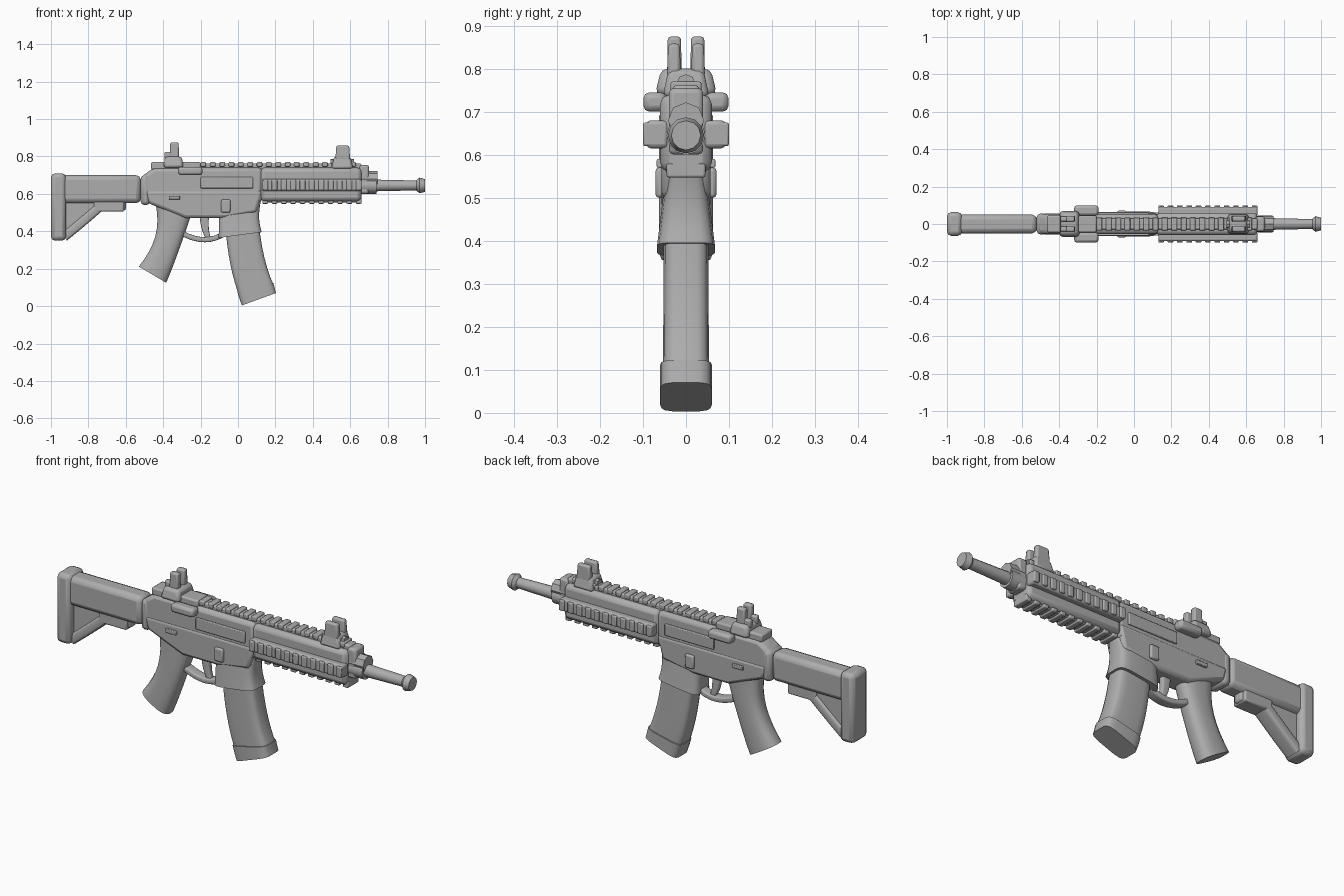
import bpy, bmesh, math
from mathutils import Vector

if "Cube" in bpy.data.objects:
    bpy.data.objects.remove(bpy.data.objects["Cube"], do_unlink=True)

grey = bpy.data.materials.new("matte grey")
grey.use_nodes = True
grey.diffuse_color = (.42, .42, .42, 1)
grey.node_tree.nodes["Principled BSDF"].inputs["Base Color"].default_value = grey.diffuse_color

# Shared levels and stations that neighbouring parts meet at
BORE = .645
DECK = .74
BELLY = .555
BUTT = -1
STOCK_FRONT = -.52
GUARD_REAR = .13
GUARD_FRONT = .66
MUZZLE = 1


def finish(name, bm, bevel=0):
    bmesh.ops.recalc_face_normals(bm, faces=bm.faces[:])
    mesh = bpy.data.meshes.new(name)
    bm.to_mesh(mesh)
    bm.free()
    mesh.materials.append(grey)
    obj = bpy.data.objects.new(name, mesh)
    bpy.context.collection.objects.link(obj)
    if bevel:
        mod = obj.modifiers.new("soft edges", 'BEVEL')
        mod.width = bevel
        mod.segments = 2
    bpy.ops.object.select_all(action='DESELECT')
    obj.select_set(True)
    bpy.context.view_layer.objects.active = obj
    bpy.ops.object.shade_smooth_by_angle(angle=math.radians(40))


def plate(name, outline, half, bevel=.012):
    """Side outline (x, z) extruded evenly across the width."""
    bm = bmesh.new()
    face = bm.faces.new([bm.verts.new((x, -half, z)) for x, z in outline])
    grown = bmesh.ops.extrude_face_region(bm, geom=[face])["geom"]
    verts = [v for v in grown if isinstance(v, bmesh.types.BMVert)]
    bmesh.ops.translate(bm, verts=verts, vec=(0, 2 * half, 0))
    finish(name, bm, bevel)


def box(name, rear, front, low, high, half, y=0, bevel=.008, taper=1):
    """Block centred on y whose upper face is scaled by taper."""
    bm = bmesh.new()
    for v in bmesh.ops.create_cube(bm, size=2)["verts"]:
        scale = taper if v.co.z > 0 else 1
        v.co.x = (rear + front) / 2 + v.co.x * scale * (front - rear) / 2
        v.co.y = y + v.co.y * scale * half
        v.co.z = high if v.co.z > 0 else low
    finish(name, bm, bevel)


def pair(name, *extent, y, **options):
    """The same block on both sides."""
    box("right_" + name, *extent, y=-y, **options)
    box("left_" + name, *extent, y=y, **options)


def teeth(name, rear, front, low, high, half, step=.05, maker=box, **options):
    """Row of rail teeth along the length."""
    for i in range(round((front - rear) / step)):
        x = rear + i * step
        maker(f"{name}_{i}", x, x + step * .6, low, high, half, bevel=.005, **options)


def rod(name, rear, front, radius, z=BORE, end_radius=None, sides=12):
    bm = bmesh.new()
    bmesh.ops.create_cone(bm, cap_ends=True, segments=sides, radius1=radius,
                          radius2=end_radius or radius, depth=front - rear)
    for v in bm.verts:
        v.co = ((rear + front) / 2 + v.co.z, v.co.x, z + v.co.y)
    finish(name, bm)


def sweep(name, start, bend, end, depth, half, waist=0, square=5, sides=16, steps=8):
    """Rounded section carried along a bent path; depth and half run from start to end."""
    p, q, r = (Vector((x, 0, z)) for x, z in (start, bend, end))
    bm = bmesh.new()
    rings = []
    for k in range(steps + 1):
        t = k / steps
        centre = p.lerp(q, t).lerp(q.lerp(r, t), t)
        along = (q - p).lerp(r - q, t).normalized()
        across = Vector((-along.z, 0, along.x))
        reach = depth[0] + (depth[1] - depth[0]) * t - waist * math.sin(math.pi * t)
        width = half[0] + (half[1] - half[0]) * t
        ring = []
        for i in range(sides):
            a = math.tau * (i + .5) / sides
            u, w = (math.copysign(abs(f) ** (2 / square), f) for f in (math.cos(a), math.sin(a)))
            ring.append(bm.verts.new(centre + across * reach * u + Vector((0, width * w, 0))))
        rings.append(ring)
    for lower, upper in zip(rings, rings[1:]):
        for i in range(sides):
            bm.faces.new((lower[i - 1], lower[i], upper[i], upper[i - 1]))
    bm.faces.new(rings[0])
    bm.faces.new(rings[-1])
    finish(name, bm)


# Shoulder stock
box("stock_tube", BUTT + .04, STOCK_FRONT, .55, .7, .05, bevel=.025)
box("stock_collar", STOCK_FRONT, STOCK_FRONT + .05, .54, .7, .056, bevel=.02)
box("butt_pad", BUTT, BUTT + .08, .35, .71, .063, bevel=.022)
plate("stock_web", [(-.94, .6), (-.94, .37), (-.9, .37), (-.74, .51), (-.6, .51), (-.6, .6)], .028)
sweep("stock_strut", (-.93, .37), (-.83, .45), (-.74, .53), (.025, .025), (.042, .042))
box("stock_latch", -.77, -.61, .505, .57, .042)

# Receiver
plate("upper_receiver", [(STOCK_FRONT, BELLY), (GUARD_REAR, BELLY), (GUARD_REAR, DECK),
                         (-.45, DECK), (STOCK_FRONT, .69)], .053, .02)
plate("lower_receiver", [(-.5, .62), (-.48, .55), (-.28, .47), (-.07, .47),
                         (.1, .5), (GUARD_REAR, .62)], .057, .016)
sweep("magazine_well", (.01, .58), (0, .47), (.012, .38), (.115, .117), (.046, .068), waist=.008)
pair("port_cover", -.2, .08, .63, .69, .006, y=.057, bevel=.004)
pair("selector", -.37, -.31, .57, .59, .008, y=.06, bevel=.003)
pair("bolt_catch", -.09, -.04, .5, .57, .01, y=.061)

# Pistol grip, trigger and guard
sweep("pistol_grip", (-.34, .53), (-.35, .35), (-.457, .168), (.1, .086), (.048, .054),
      waist=.02, square=2.8)
sweep("trigger_guard", (-.3, .39), (-.17, .32), (-.07, .39), (.014, .014), (.026, .026))
sweep("trigger", (-.18, .48), (-.18, .4), (-.155, .36), (.025, .012), (.014, .014))

# Curved magazine
sweep("magazine", (.02, .45), (.04, .22), (.1, .08), (.09, .097), (.052, .054))
sweep("magazine_base", (.093, .1), (.1, .07), (.112, .037), (.1, .098), (.061, .061), steps=2)

# Handguard with rails
box("handguard", GUARD_REAR - .01, GUARD_FRONT, .56, DECK, .06, bevel=.022)
box("bottom_rail", GUARD_REAR, GUARD_FRONT, BELLY, .6, .036)
teeth("bottom_tooth", GUARD_REAR, GUARD_FRONT, .547, .58, .045)
pair("side_rail", GUARD_REAR, GUARD_FRONT, .615, .68, .026, y=.066, bevel=.01)
teeth("side_tooth", GUARD_REAR, GUARD_FRONT, .62, .675, .015, maker=pair, y=.085)
box("top_rail", -.46, GUARD_FRONT, .72, .762, .03)
teeth("top_tooth", -.45, GUARD_FRONT, .745, .77, .036)

# Gas block, barrel and muzzle
box("gas_block", GUARD_FRONT - .01, .7, .6, .755, .04, bevel=.012)
rod("gas_plug", GUARD_FRONT, .745, .042, z=.68, sides=8)
rod("barrel_nut", GUARD_FRONT, DECK, .045)
rod("barrel", .7, MUZZLE - .03, .032, end_radius=.026)
rod("muzzle_flare", MUZZLE - .045, MUZZLE - .03, .028, end_radius=.042)
rod("muzzle_ring", MUZZLE - .03, MUZZLE, .042, end_radius=.034)

# Rear sight
box("rear_sight_foot", -.465, -.2, .73, .77, .045)
box("rear_sight_base", -.4, -.29, DECK, .8, .072, bevel=.015, taper=.8)
pair("sight_lever", -.32, -.19, .7, .745, .027, y=.072, bevel=.014)
pair("rear_sight_ear", -.365, -.315, .78, .875, .017, y=.027, taper=.9)
pair("rear_sight_step", -.393, -.35, .78, .825, .014, y=.027)

# Front sight
box("front_sight_base", .5, .615, .735, .8, .054, bevel=.012, taper=.75)
pair("front_sight_ear", .52, .6, .78, .858, .016, y=.028, taper=.85)
rod("front_sight_knob", .495, .62, .022, z=.765, sides=8)
